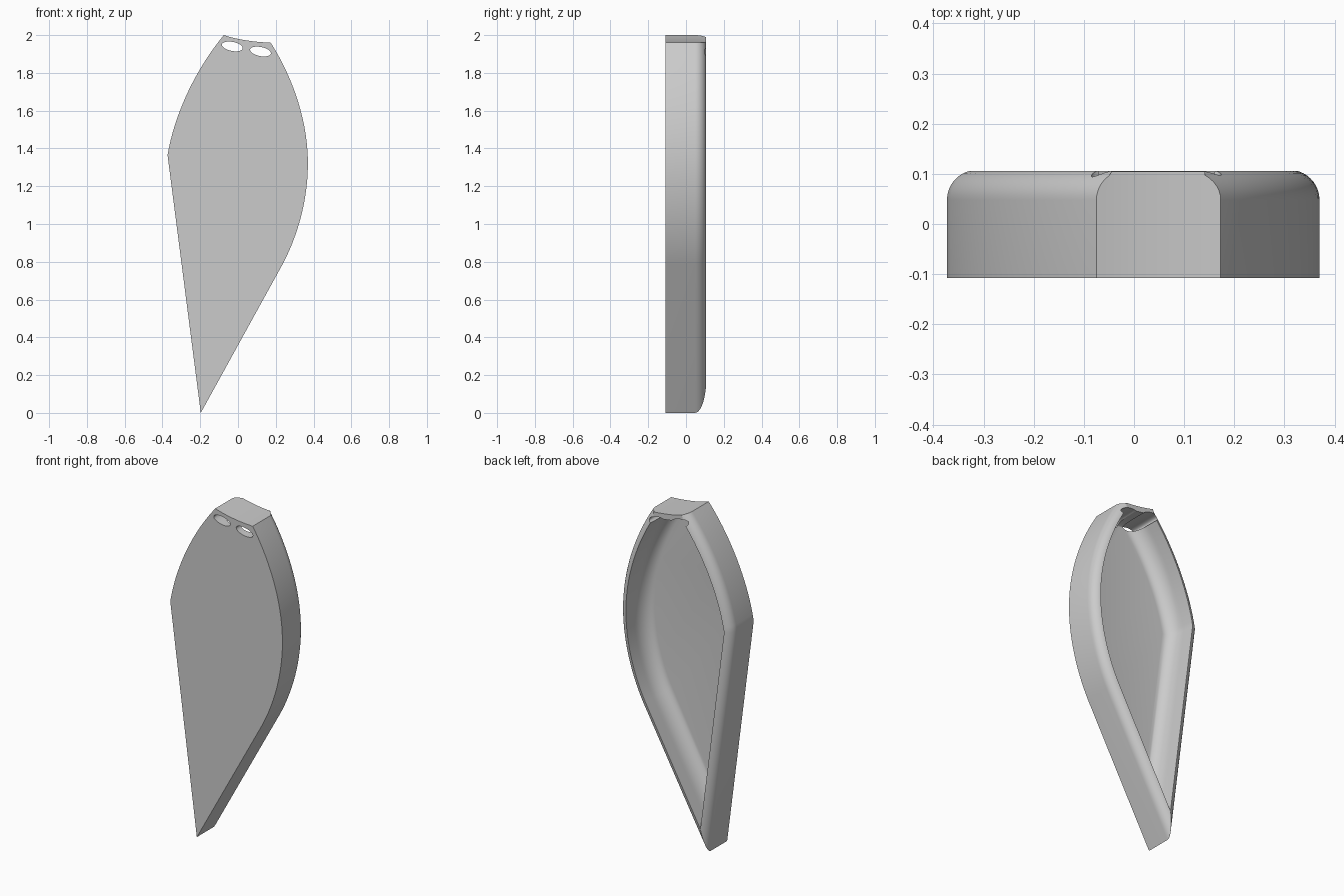
import bpy, bmesh, math
from mathutils import Vector, Matrix

cube = bpy.data.objects.get("Cube")
if cube:
    bpy.data.objects.remove(cube)

grey = bpy.data.materials.new("plain grey")
grey.use_nodes = True
colour = (0.6, 0.6, 0.6, 1)
grey.diffuse_color = colour
grey.node_tree.nodes["Principled BSDF"].inputs["Base Color"].default_value = colour


def bezier(a, b, c, d, n):
    """Points from a up to, but not including, d."""
    a, b, c, d = map(Vector, (a, b, c, d))
    pts = []
    for i in range(n):
        t = i / n
        s = 1 - t
        pts.append(a * s**3 + b * 3 * s * s * t + c * 3 * s * t * t + d * t**3)
    return pts


# Leaf outline, counterclockwise from the tip
tip = [Vector((-0.197, 0))]
right_low = bezier((0.235, 0.785), (0.315, 0.935), (0.368, 1.12), (0.37, 1.31), 14)
right_high = bezier((0.37, 1.31), (0.372, 1.53), (0.30, 1.76), (0.173, 1.96), 16)
cap = bezier((0.173, 1.96), (0.09, 1.963), (0.0, 1.975), (-0.075, 2.0), 8)
left = bezier((-0.075, 2.0), (-0.22, 1.825), (-0.335, 1.59), (-0.373, 1.365), 18)
corner = [Vector((-0.373, 1.365))]
outline = tip + right_low + right_high + cap + left + corner
count = len(outline)
cap_start = len(tip + right_low + right_high)
cap_edges = range(cap_start, cap_start + len(cap))


def inset(side, top):
    """Move every edge inwards, with a separate distance for the top cap."""
    lines = []
    for i, p in enumerate(outline):
        d = (outline[(i + 1) % count] - p).normalized()
        n = Vector((-d.y, d.x))
        lines.append((n, n.dot(p) + (top if i in cap_edges else side)))
    pts = []
    for i in range(count):
        (n1, c1), (n2, c2) = lines[i - 1], lines[i]
        det = n1.x * n2.y - n1.y * n2.x
        if abs(det) < 1e-5:
            pts.append(outline[i] + n2 * (c2 - n2.dot(outline[i])))
        else:
            pts.append(Vector(((c1 * n2.y - c2 * n1.y) / det,
                               (n1.x * c2 - n2.x * c1) / det)))
    return pts


# Cross-section rings: (side inset, cap inset, depth)
half, radius = 0.108, 0.06
rings = [(0, 0, -half)]
for i in range(9):
    a = math.radians(72) * i / 8
    rings.append((radius * (1 - math.cos(a)), 0, half - radius + radius * math.sin(a)))
rings += [(0.046, 0.033, 0.106)]
for i in range(11):
    a = math.pi / 2 * i / 10
    rings.append((0.117 - 0.068 * math.cos(a), 0.05 - 0.016 * math.cos(a),
                  0.035 - 0.1 * math.sin(a)))

# Shell: front, rounded sides, rim, hollow and floor
bm = bmesh.new()
loops = [[bm.verts.new((p.x, y, p.y)) for p in inset(side, top)]
         for side, top, y in rings]
for low, high in zip(loops, loops[1:]):
    for i in range(count):
        j = (i + 1) % count
        bm.faces.new((low[i], low[j], high[j], high[i]))
bm.faces.new(loops[0])
bm.faces.new(loops[-1])
bmesh.ops.recalc_face_normals(bm, faces=bm.faces)
mesh = bpy.data.meshes.new("leaf_shell")
bm.to_mesh(mesh)
bm.free()
mesh.materials.append(grey)
shell = bpy.data.objects.new("leaf_shell", mesh)
bpy.context.collection.objects.link(shell)

# Two tilted oval holes below the cap
for name, x, z in (("left_hole_cutter", 0.119, 1.913), ("right_hole_cutter", -0.03, 1.94)):
    bm = bmesh.new()
    bmesh.ops.create_cone(bm, cap_ends=True, segments=40, radius1=1, radius2=1, depth=1)
    bm.transform(Matrix.Translation((x, 0, z)) @ Matrix.Rotation(math.radians(11), 4, "Y")
                 @ Matrix.Diagonal((0.056, 1, 0.024, 1)) @ Matrix.Rotation(math.pi / 2, 4, "X"))
    cut_mesh = bpy.data.meshes.new(name)
    bm.to_mesh(cut_mesh)
    bm.free()
    cut_mesh.materials.append(grey)
    cutter = bpy.data.objects.new(name, cut_mesh)
    bpy.context.collection.objects.link(cutter)
    cutter.hide_render = True
    mod = shell.modifiers.new(name, "BOOLEAN")
    mod.object = cutter
    mod.operation = "DIFFERENCE"
    mod.solver = "EXACT"
    bpy.context.view_layer.objects.active = shell
    bpy.ops.object.modifier_apply(modifier=name)
    bpy.data.objects.remove(cutter)

# Smooth shading with crisp edges
bpy.ops.object.select_all(action="DESELECT")
shell.select_set(True)
bpy.context.view_layer.objects.active = shell
bpy.ops.object.shade_smooth_by_angle(angle=math.radians(20))
